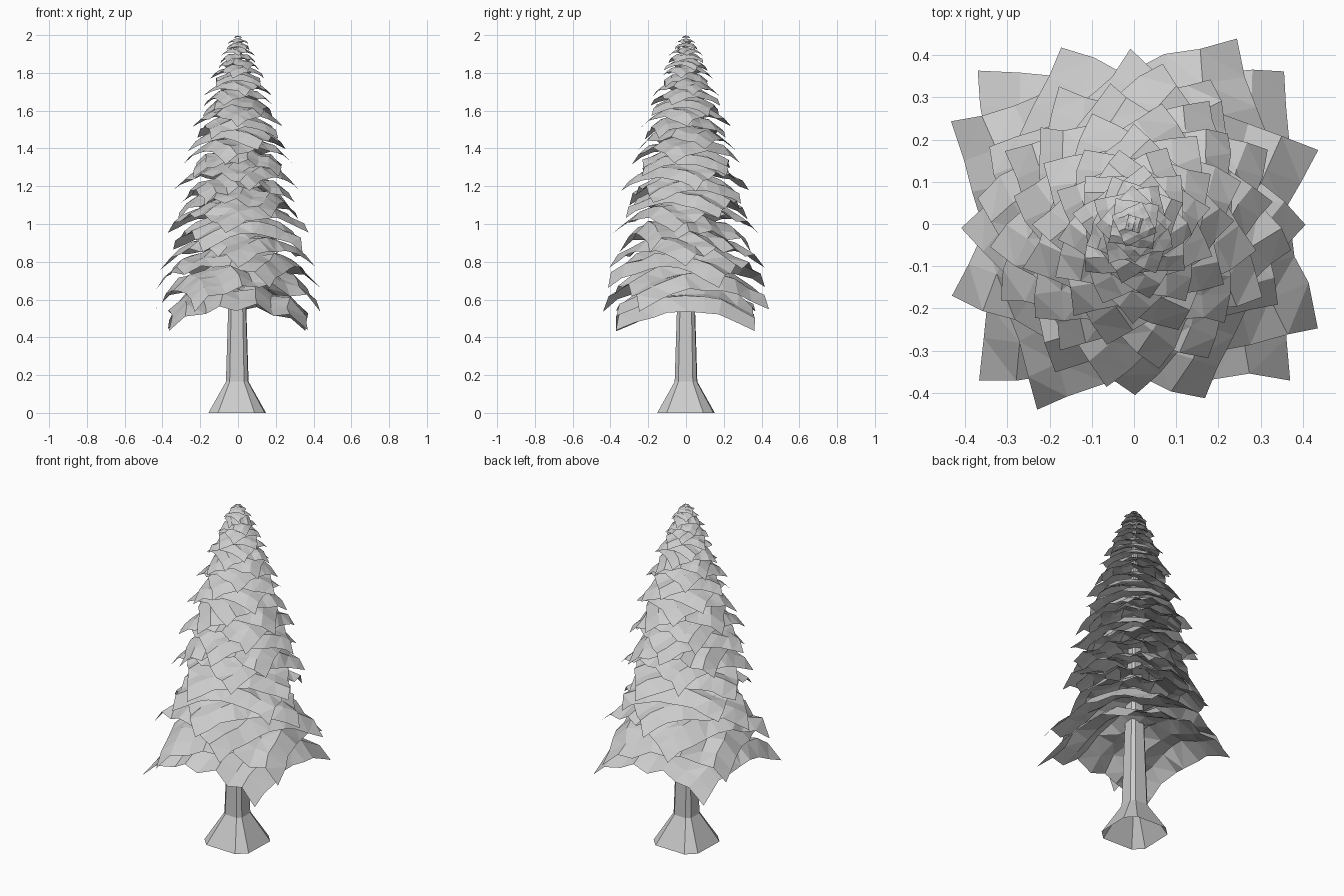
import bpy, bmesh, math, random
from mathutils import Vector

random.seed(4)
cube = bpy.data.objects.get("Cube")
if cube:
    bpy.data.objects.remove(cube)

grey = bpy.data.materials.new("light_grey")
grey.use_nodes = True
grey.diffuse_color = (0.6, 0.6, 0.6, 1)
grey.node_tree.nodes["Principled BSDF"].inputs["Base Color"].default_value = (0.6, 0.6, 0.6, 1)


def finish(bm, name):
    mesh = bpy.data.meshes.new(name)
    bm.to_mesh(mesh)
    bm.free()
    obj = bpy.data.objects.new(name, mesh)
    mesh.materials.append(grey)
    bpy.context.collection.objects.link(obj)


# Square trunk with chamfered corners and a flared, open foot
def trunk():
    bm = bmesh.new()
    angles = [math.radians(quarter + a) for quarter in (0, 90, 180, 270) for a in (31, 55)]
    rings = []
    for z, r in [(0, 0.178), (0.165, 0.07), (0.55, 0.056), (1.97, 0.007)]:
        rings.append([bm.verts.new((r * math.cos(a) - 0.004, r * math.sin(a), z))
                      for a in angles])
    for low, high in zip(rings, rings[1:]):
        for i in range(len(angles)):
            j = (i + 1) % len(angles)
            bm.faces.new((low[i], low[j], high[j], high[i]))
    bm.faces.new(rings[-1])
    finish(bm, "trunk")


# One drooping, lightly pleated square sheet, given its corner height, radius and angle
def foliage(index, tip_z, radius, angle):
    cells = 8 if radius > 0.3 else 6
    half = radius / math.sqrt(2)
    drop = 0.47 * radius
    turn = math.radians(angle - 45)
    bm = bmesh.new()
    bmesh.ops.create_grid(bm, x_segments=cells, y_segments=cells, size=half)
    for v in bm.verts:
        d = v.co.length / radius
        column = round((v.co.x + half) / (2 * half) * cells)
        pleat = 0.03 * radius * (1 if column % 2 else -1)
        wobble = 0.025 * radius
        x = v.co.x + random.uniform(-wobble, wobble)
        y = v.co.y + random.uniform(-wobble, wobble)
        z = tip_z + drop * (1 - d ** 1.8) + pleat + random.uniform(-wobble, wobble)
        v.co = Vector((x * math.cos(turn) - y * math.sin(turn),
                       x * math.sin(turn) + y * math.cos(turn), min(z, 2)))
    bmesh.ops.triangulate(bm, faces=bm.faces[:])
    finish(bm, f"foliage_layer_{index:02d}")


trunk()

# Wide lower layers, each turned from the one below
layers = [(0.45, 0.51, 45), (0.56, 0.5, 62), (0.68, 0.46, 22), (0.78, 0.41, 0),
          (0.87, 0.395, -28), (0.96, 0.385, -10), (1.04, 0.365, 28), (1.115, 0.345, 60)]

# Upper layers get closer and smaller towards the top while turning
z, angle = 1.185, 10
while z < 1.975:
    radius = 0.5 * ((2.02 - z) / 1.45) ** 0.7
    layers.append((z, radius, angle))
    angle += 34
    z += 0.018 + 0.165 * radius
for number, layer in enumerate(layers, 1):
    foliage(number, *layer)

# Small closing tuft
foliage(len(layers) + 1, 1.985, 0.025, 30)
